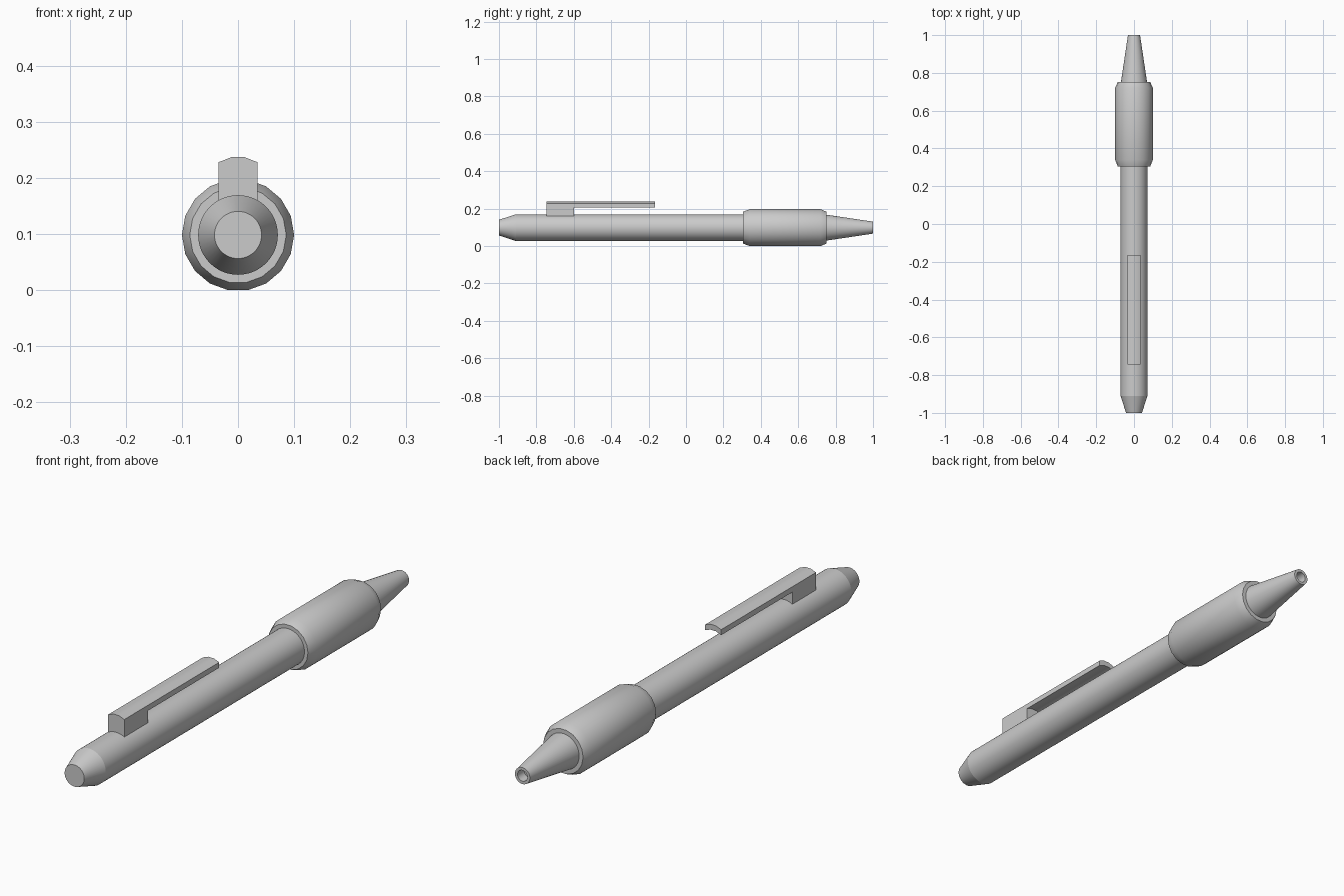
import bpy, bmesh, math

cube = bpy.data.objects.get("Cube")
if cube:
    bpy.data.objects.remove(cube, do_unlink=True)

AXIS_Z = 0.0985  # height of the pen's long axis

grey = bpy.data.materials.new("light grey")
grey.use_nodes = True
grey.diffuse_color = (0.6, 0.6, 0.6, 1)
grey.node_tree.nodes["Principled BSDF"].inputs["Base Color"].default_value = (0.6, 0.6, 0.6, 1)


def finish(name, bm, angle):
    """Turn a bmesh into a shaded, coloured object."""
    bmesh.ops.recalc_face_normals(bm, faces=bm.faces)
    mesh = bpy.data.meshes.new(name)
    bm.to_mesh(mesh)
    bm.free()
    mesh.materials.append(grey)
    obj = bpy.data.objects.new(name, mesh)
    bpy.context.collection.objects.link(obj)
    bpy.ops.object.select_all(action="DESELECT")
    obj.select_set(True)
    bpy.context.view_layer.objects.active = obj
    bpy.ops.object.shade_smooth_by_angle(angle=math.radians(angle))
    return obj


def turned(name, profile, sides, angle=30):
    """Lathe a (y, radius) profile about the long axis, capping both ends."""
    bm = bmesh.new()
    rings = []
    for y, r in profile:
        turns = [2 * math.pi * i / sides for i in range(sides)]
        rings.append([bm.verts.new((r * math.cos(a), y, AXIS_Z + r * math.sin(a))) for a in turns])
    for a, b in zip(rings, rings[1:]):
        for i in range(sides):
            j = (i + 1) % sides
            bm.faces.new((a[i], a[j], b[j], b[i]))
    bm.faces.new(rings[0])
    bm.faces.new(rings[-1])
    return finish(name, bm, angle)


def extruded(name, outline, y0, y1):
    """Extrude an (x, z) outline along the pen."""
    bm = bmesh.new()
    face = bm.faces.new([bm.verts.new((x, y0, z)) for x, z in outline])
    grown = bmesh.ops.extrude_face_region(bm, geom=[face])["geom"]
    moved = [v for v in grown if isinstance(v, bmesh.types.BMVert)]
    bmesh.ops.translate(bm, verts=moved, vec=(0, y1 - y0, 0))
    return finish(name, bm, 30)


# Barrel with a tapered rear end
turned("barrel", [(-1, 0.042), (-0.91, 0.071), (0.74, 0.071)], 48, 15)

# Thick grip sleeve with chamfered ends
turned("grip", [(0.305, 0.086), (0.34, 0.1), (0.72, 0.1), (0.752, 0.086)], 18)

# Conical tip with a recessed opening
turned("tip", [(0.73, 0.071), (0.752, 0.069), (1, 0.032), (1, 0.021), (0.96, 0.021)], 48)

# Curved clip strip and the post that joins it to the barrel
crown = [(-0.035, 0.228), (-0.012, 0.237), (0.012, 0.237), (0.035, 0.228)]
underside = [(x, z - 0.021) for x, z in reversed(crown)]
extruded("clip_strip", crown + underside, -0.605, -0.165)
extruded("clip_post", crown + [(0.035, 0.15), (-0.035, 0.15)], -0.745, -0.6)
